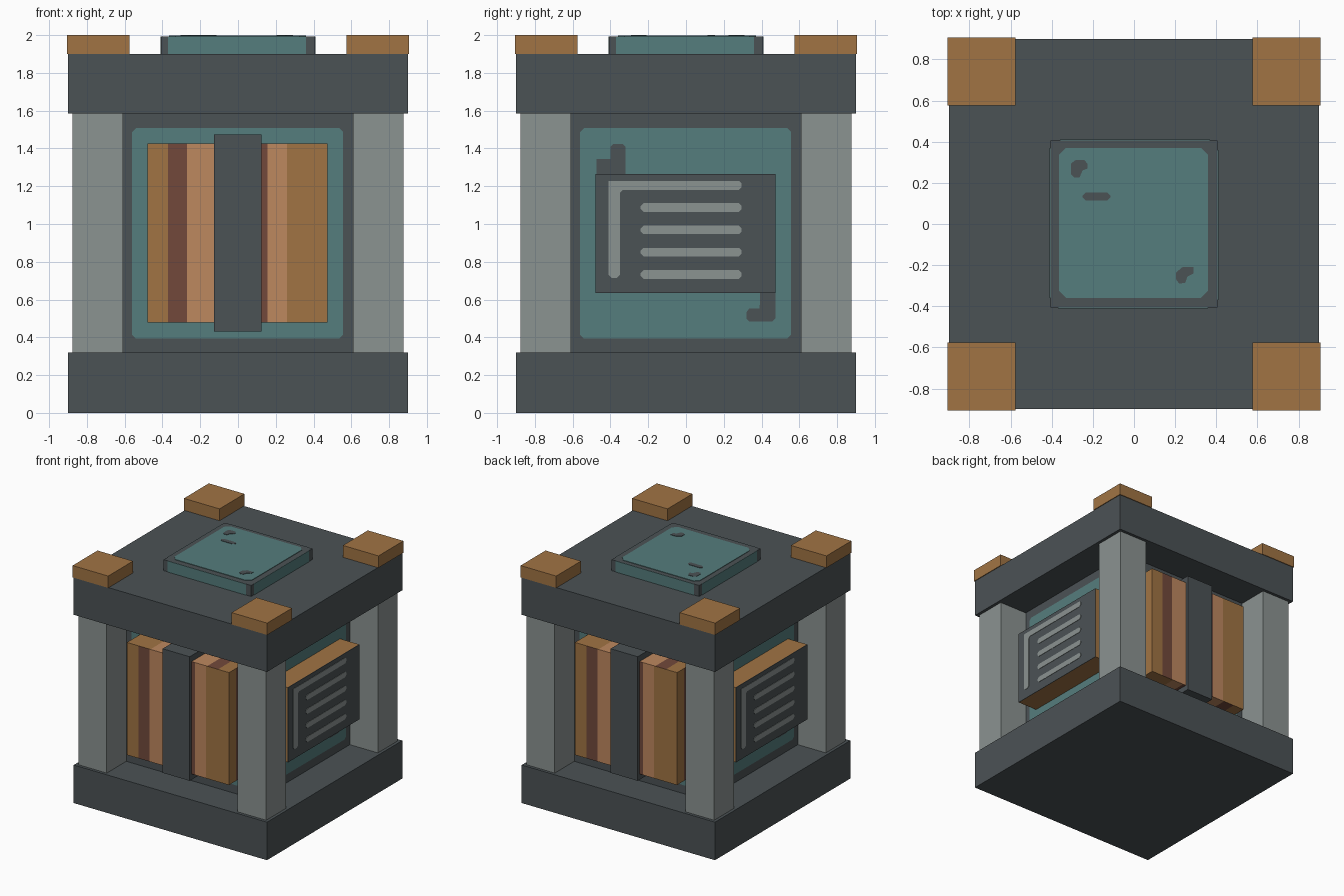
import bpy, bmesh
from math import pi
from mathutils import Matrix, Vector

cube = bpy.data.objects.get("Cube")
if cube:
    bpy.data.objects.remove(cube, do_unlink=True)


def material(name, *srgb):
    rgb = [((c / 255 + 0.055) / 1.055) ** 2.4 for c in srgb]
    m = bpy.data.materials.new(name)
    m.use_nodes = True
    m.diffuse_color = (*rgb, 1)
    m.node_tree.nodes["Principled BSDF"].inputs["Base Color"].default_value = (*rgb, 1)
    return m


DARK = material("dark slate", 75, 82, 85)
TEAL = material("teal", 85, 125, 125)
GREY = material("light grey", 139, 147, 145)
BRONZE = material("bronze", 161, 116, 68)
BROWN = material("red brown", 114, 73, 59)
COPPER = material("light copper", 190, 136, 95)


def finish(name, bm, mats, matrix=Matrix()):
    bmesh.ops.recalc_face_normals(bm, faces=bm.faces[:])
    bm.transform(matrix)
    mesh = bpy.data.meshes.new(name)
    bm.to_mesh(mesh)
    bm.free()
    for m in mats:
        mesh.materials.append(m)
    obj = bpy.data.objects.new(name, mesh)
    bpy.context.collection.objects.link(obj)
    return obj


def box_mesh(lo, hi):
    lo, hi = Vector(lo), Vector(hi)
    bm = bmesh.new()
    bmesh.ops.create_cube(bm, size=1)
    for v in bm.verts:
        v.co = (lo + hi) / 2 + v.co * (hi - lo)
    return bm


def box(name, lo, hi, mat, matrix=Matrix()):
    return finish(name, box_mesh(lo, hi), [mat], matrix)


def plate(name, outline, thick, mat, matrix):
    """Thin plate lying in local XY, raised along local Z."""
    bm = bmesh.new()
    face = bm.faces.new([bm.verts.new((u, v, 0)) for u, v in outline])
    ext = bmesh.ops.extrude_face_region(bm, geom=[face])
    for v in ext["geom"]:
        if isinstance(v, bmesh.types.BMVert):
            v.co.z = thick
    return finish(name, bm, [mat], matrix)


def chamfered(u0, u1, v0, v1, c):
    return [(u0 + c, v0), (u1 - c, v0), (u1, v0 + c), (u1, v1 - c),
            (u1 - c, v1), (u0 + c, v1), (u0, v1 - c), (u0, v0 + c)]


def side_frame(turn, depth, height):
    """Local XY becomes a wall facing outward, front wall for turn = 0."""
    return (Matrix.Rotation(turn, 4, 'Z') @ Matrix.Translation((0, -depth, height))
            @ Matrix.Rotation(pi / 2, 4, 'X'))


# Main body
S, CORE = 0.9, 0.615
box("base_slab", (-S, -S, 0), (S, S, 0.32), DARK)
box("top_slab", (-S, -S, 1.585), (S, S, 1.9), DARK)
box("core", (-CORE, -CORE, 0.32), (CORE, CORE, 1.585), DARK)

# Corner posts and caps
for i in range(4):
    turn = Matrix.Rotation(i * pi / 2, 4, 'Z')
    box("corner_post", (0.61, 0.61, 0.32), (0.875, 0.875, 1.585), GREY, turn)
    box("corner_cap", (0.575, 0.575, 1.9), (0.906, 0.906, 2), BRONZE, turn)

# Teal wall panels with worn marks
MID = 0.953
upper_mark = [(-.475, .2), (-.32, .2), (-.32, .455), (-.335, .47), (-.385, .47),
              (-.4, .455), (-.4, .39), (-.475, .39)]
lower_mark = [(.475, -.2), (.395, -.2), (.39, -.4), (.335, -.4), (.32, -.42),
              (.32, -.455), (.335, -.47), (.455, -.47), (.475, -.45)]
for i in range(4):
    wall = side_frame(i * pi / 2, CORE, MID)
    plate("wall_panel", chamfered(-.56, .555, -.56, .555, .02), 0.004, TEAL, wall)
    if i % 2:
        plate("upper_wall_mark", upper_mark, 0.007, DARK, wall)
        plate("lower_wall_mark", lower_mark, 0.007, DARK, wall)

# Banded copper coils on the front and back
BANDS = [(-.37, 0), (-.27, 1), (0, 2), (.155, 1), (.26, 2), (9, 0)]


def band(x):
    return next(m for limit, m in BANDS if x < limit)


def coil(turn):
    bm = box_mesh((-.478, -.795, .478), (.473, -CORE, 1.425))
    cuts = [((s * x, 0, 0), (1, 0, 0)) for x, _ in BANDS[:-1] for s in (1, -1)]
    cuts.append(((0, -.7, 0), (0, 1, 0)))
    for co, no in cuts:
        bmesh.ops.bisect_plane(bm, geom=bm.verts[:] + bm.edges[:] + bm.faces[:],
                               plane_co=co, plane_no=no)
    bm.normal_update()
    for f in bm.faces:
        c = f.calc_center_median()
        if abs(f.normal.x) > 0.5:
            f.material_index = 0 if c.y < -.7 else 1
        else:
            f.material_index = band(-c.x if abs(f.normal.z) > 0.5 else c.x)
    finish("coil_block", bm, [BRONZE, BROWN, COPPER], turn)
    box("coil_clamp", (-.128, -.82, .43), (.124, -CORE, 1.475), DARK, turn)


for angle in (0, pi):
    coil(Matrix.Rotation(angle, 4, 'Z'))

# Vent boxes on both sides
for angle in (pi / 2, -pi / 2):
    turn = Matrix.Rotation(angle, 4, 'Z')
    box("vent_box", (-.478, -.796, .635), (.473, -CORE, 1.265), BRONZE, turn)
    front = side_frame(angle, .796, 0)
    plate("vent_cover", chamfered(-.478, .473, .635, 1.265, .001), 0.004, DARK, front)
    front = side_frame(angle, .8, 0)
    plate("vent_bracket", [(-.395, .715), (-.365, .715), (-.35, .73), (-.35, 1.165),
                           (-.335, 1.18), (.28, 1.18), (.295, 1.195), (.295, 1.215),
                           (.28, 1.228), (-.41, 1.228), (-.41, .73)], 0.003, GREY, front)
    for k in range(4):
        z = .71 + k * .118
        plate("vent_slat", chamfered(-.24, .295, z, z + .046, .015), 0.003, GREY, front)

# Raised lid on top, with teal face, teal edges and worn marks
LID = 0.407
box("lid", (-LID, -LID, 1.9), (LID, LID, 1.993), DARK)
top = Matrix.Translation((0, 0, 1.993))
plate("lid_panel", chamfered(-.365, .36, -.36, .37, .035), 0.004, TEAL, top)
lid_marks = [
    [(-.305, .24), (-.29, .225), (-.265, .225), (-.25, .26), (-.225, .27),
     (-.225, .29), (-.24, .31), (-.285, .31), (-.305, .295)],
    [(.205, -.235), (.205, -.27), (.22, -.29), (.25, -.285), (.26, -.255),
     (.29, -.24), (.29, -.21), (.235, -.21)],
    chamfered(-.25, -.115, .115, .153, .015)]
for mark in lid_marks:
    plate("lid_mark", mark, 0.007, DARK, top)
for i in range(4):
    plate("lid_edge", chamfered(-.37, .36, 1.9, 1.993, .001), 0.003, TEAL,
          side_frame(i * pi / 2, LID, 0))
